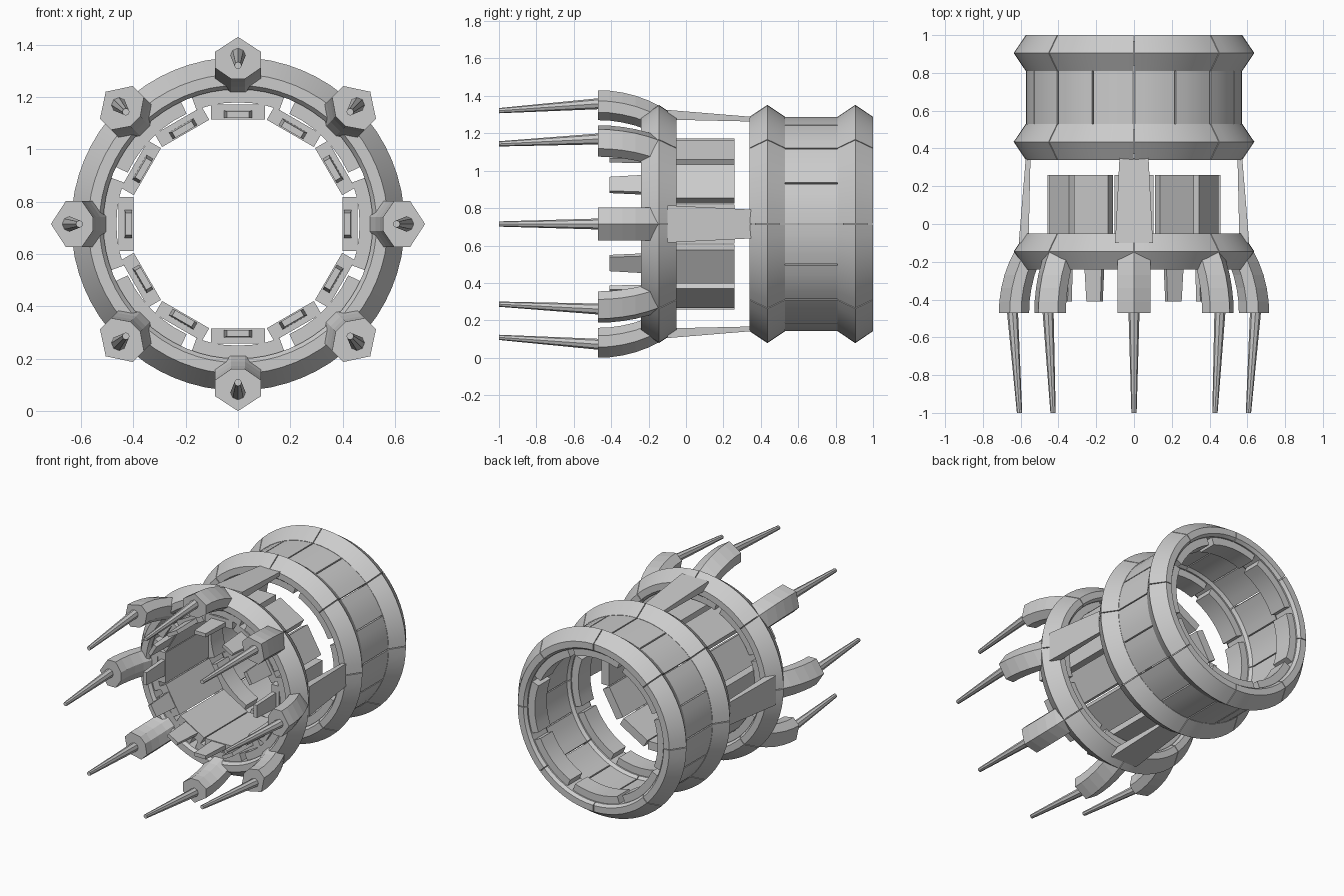
import bpy, bmesh
from math import sin, cos, radians, tau

if "Cube" in bpy.data.objects:
    bpy.data.objects.remove(bpy.data.objects["Cube"])

CZ = 0.715  # height of the long axis, which runs along y


def polar(r, y, a, side=0.0):
    """Point at radius r and angle a around the axis, shifted sideways."""
    return (r * sin(a) + side * cos(a), y, CZ + r * cos(a) - side * sin(a))


def loft(name, loops_list, smooth=False):
    """One object of closed solids, each skinned through a list of loops."""
    bm = bmesh.new()
    for loops in loops_list:
        rows = [[bm.verts.new(p) for p in loop] for loop in loops]
        n = len(rows[0])
        for r0, r1 in zip(rows, rows[1:]):
            for i in range(n):
                j = (i + 1) % n
                bm.faces.new((r0[i], r0[j], r1[j], r1[i]))
        bm.faces.new(rows[0][::-1])
        bm.faces.new(rows[-1])
    bmesh.ops.recalc_face_normals(bm, faces=bm.faces)
    me = bpy.data.meshes.new(name)
    bm.to_mesh(me)
    bm.free()
    ob = bpy.data.objects.new(name, me)
    bpy.context.collection.objects.link(ob)
    if smooth:
        bpy.context.view_layer.objects.active = ob
        ob.select_set(True)
        bpy.ops.object.shade_smooth_by_angle(angle=radians(20))
        ob.select_set(False)
    return ob


def ring_segments(name, profile, count, gap, offset=0.0, steps=6):
    """Ring of curved segments; profile is (radius, y), gap in degrees."""
    span = tau / count
    g = radians(gap) / 2
    parts = []
    for k in range(count):
        a0, a1 = k * span + g + offset, (k + 1) * span - g + offset
        parts.append([[polar(r, y, a0 + (a1 - a0) * i / steps) for r, y in profile]
                      for i in range(steps + 1)])
    return loft(name, parts, True)


def slab(a, front, back):
    """Tapered box; each end is (y, half width, inner radius, outer radius)."""
    return [[polar(r, y, a, s) for r, s in ((r0, -w), (r0, w), (r1, w), (r1, -w))]
            for y, w, r0, r1 in (front, back)]


# Three ridged rings, each with a lining of spaced bars
for label, yc in (("front", -0.145), ("middle", 0.435), ("rear", 0.905)):
    h = 0.095
    ring_segments(label + "_ridged_ring",
                  [(0.53, yc - h), (0.573, yc - h), (0.637, yc), (0.573, yc + h),
                   (0.53, yc + h), (0.515, yc + h - 0.02), (0.515, yc - h + 0.02)],
                  8, 0.5, steps=8)
    ring_segments(label + "_lining_bars",
                  [(0.465, yc - 0.065), (0.517, yc - 0.065),
                   (0.517, yc + 0.065), (0.465, yc + 0.065)],
                  8, 5.0, radians(22.5))

# Drum panels between the two rear rings
ring_segments("drum_panels", [(0.53, 0.525), (0.571, 0.525), (0.571, 0.815), (0.53, 0.815)],
              16, 0.8, steps=4)

# Four tapered struts joining the front ring to the drum
loft("struts", [slab(k * tau / 4, (-0.1, 0.1, 0.558, 0.61), (0.35, 0.077, 0.548, 0.573))
                for k in range(4)])

# Twelve inner slabs, each with a narrow forward tongue
loft("inner_slabs", [slab(k * tau / 12, (-0.21, 0.104, 0.4, 0.457), (0.26, 0.104, 0.4, 0.457))
                     for k in range(12)])
loft("slab_tongues", [slab(k * tau / 12, (-0.41, 0.043, 0.405, 0.43), (-0.2, 0.054, 0.405, 0.435))
                      for k in range(12)])

# Eight curved claws: a ridge-topped section swept back into the front ring
section = [(0.0, 0.0), (0.088, -0.057), (0.088, -0.118), (0.027, -0.16),
           (-0.027, -0.16), (-0.088, -0.118), (-0.088, -0.057)]
sweep = [(-0.47, 0.715), (-0.41, 0.713), (-0.34, 0.703), (-0.27, 0.686),
         (-0.2, 0.66), (-0.14, 0.63)]
loft("claws", [[[polar(top + d, y, k * tau / 8, s) for s, d in section] for y, top in sweep]
               for k in range(8)])

# Long spikes leaning slightly inward
loft("spikes", [[[polar(rc + rad * cos(t * tau / 8), y, k * tau / 8, rad * sin(t * tau / 8))
                  for t in range(8)]
                 for y, rc, rad in ((-0.44, 0.645, 0.03), (-1.0, 0.606, 0.014))]
                for k in range(8)], False)
